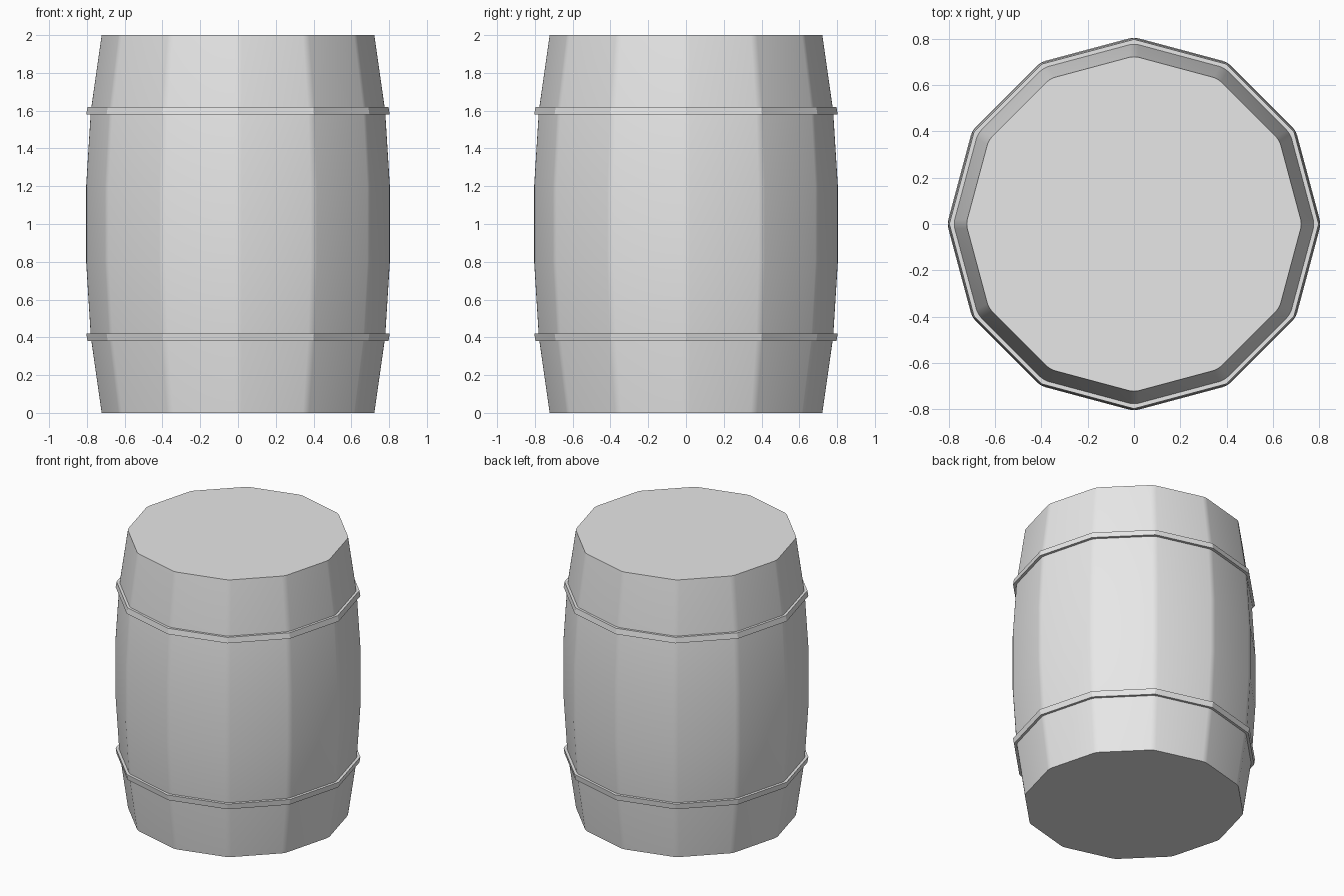
import bpy, bmesh
from math import cos, sin, pi, radians

if "Cube" in bpy.data.objects:
    bpy.data.objects.remove(bpy.data.objects["Cube"])

SIDES = 12

grey = bpy.data.materials.new("plain grey")
grey.use_nodes = True
colour = (0.8, 0.8, 0.8, 1)
grey.diffuse_color = colour
grey.node_tree.nodes["Principled BSDF"].inputs["Base Color"].default_value = colour


def lathe(name, profile, closed, softness):
    """Turn a (radius, height) profile into a twelve-sided solid with softened corners."""
    bm = bmesh.new()
    rings = [[bm.verts.new((r * cos(2 * pi * i / SIDES), r * sin(2 * pi * i / SIDES), z))
              for i in range(SIDES)] for r, z in profile]
    pairs = list(zip(rings, rings[1:]))
    if closed:
        pairs.append((rings[-1], rings[0]))
    else:
        bm.faces.new(rings[0][::-1])
        bm.faces.new(rings[-1])
    for low, high in pairs:
        for i in range(SIDES):
            j = (i + 1) % SIDES
            bm.faces.new((low[i], low[j], high[j], high[i]))
    # soften the upright corners between the staves
    if softness:
        upright = [e for e in bm.edges if abs(e.verts[0].co.z - e.verts[1].co.z) > 0.1]
        bmesh.ops.bevel(bm, geom=upright, offset=softness, segments=2,
                        profile=0.5, affect='EDGES')
    bmesh.ops.recalc_face_normals(bm, faces=bm.faces)
    mesh = bpy.data.meshes.new(name)
    bm.to_mesh(mesh)
    bm.free()
    mesh.materials.append(grey)
    obj = bpy.data.objects.new(name, mesh)
    bpy.context.collection.objects.link(obj)
    bpy.ops.object.select_all(action='DESELECT')
    obj.select_set(True)
    bpy.context.view_layer.objects.active = obj
    bpy.ops.object.shade_smooth_by_angle(angle=radians(29))
    return obj


# bulging body, mirrored about its middle
lower = [(0.725, 0), (0.782, 0.4), (0.807, 0.8)]
lathe("barrel_body", lower + [(r, 2 - z) for r, z in reversed(lower)], False, 0.02)

# two hoops, each leaning with the body
for name, z, lean in (("lower_hoop", 0.4, 0.003), ("upper_hoop", 1.6, -0.003)):
    lathe(name, [(0.76, z - 0.02), (0.8 - lean, z - 0.02),
                 (0.8 + lean, z + 0.02), (0.76, z + 0.02)], True, 0)
